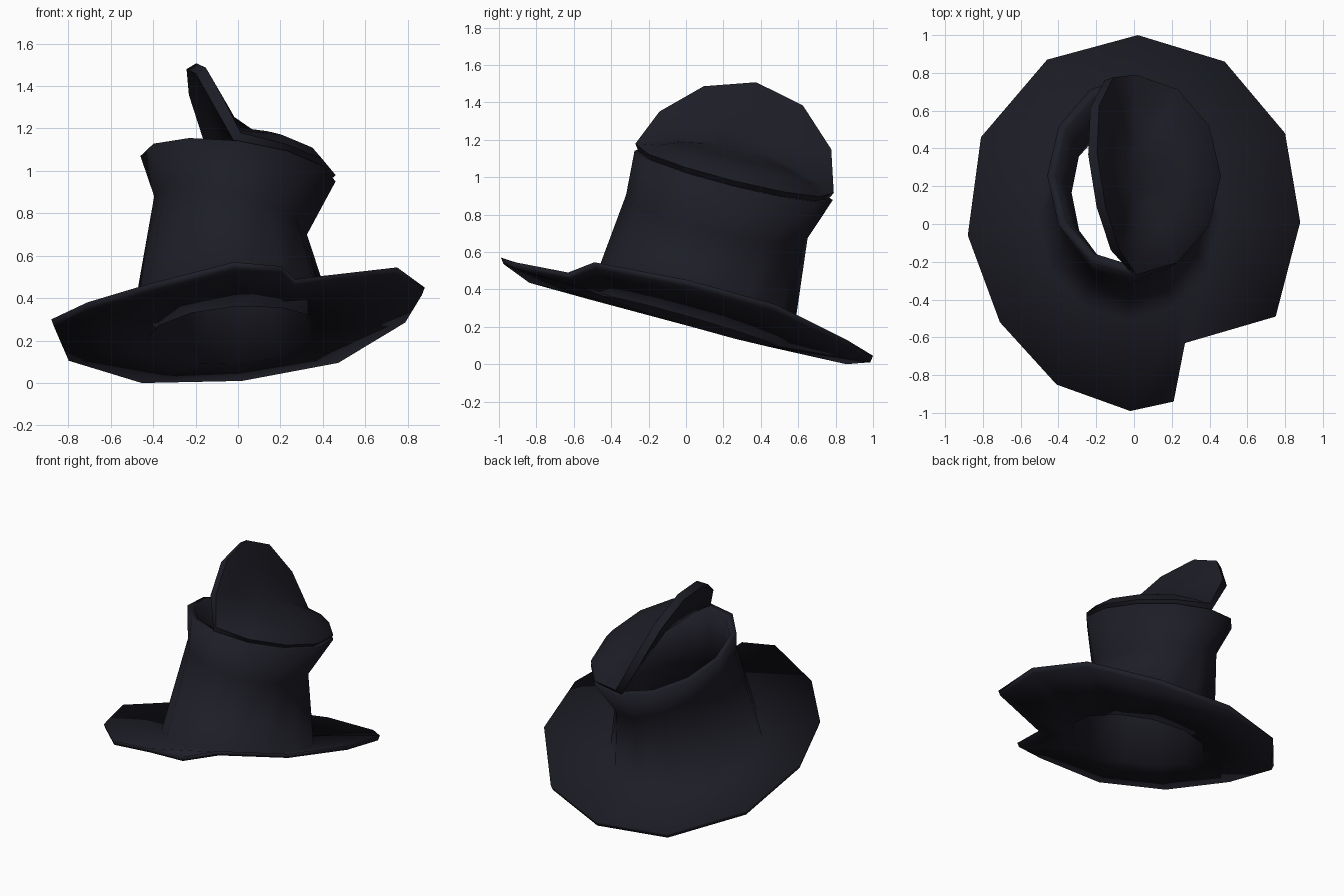
import bpy, bmesh, math

if "Cube" in bpy.data.objects:
    bpy.data.objects.remove(bpy.data.objects["Cube"])

felt = bpy.data.materials.new("dark_midnight_felt")
felt.diffuse_color = (0.0125, 0.0125, 0.02, 1)
felt.use_nodes = True
felt.node_tree.nodes["Principled BSDF"].inputs["Base Color"].default_value = felt.diffuse_color


def skin(name, rings, smooth_angle, thickness=0.0, cap=False):
    """Bridge rings of points; either thicken the sheet or close it back to the first ring."""
    bm = bmesh.new()
    loops = [[bm.verts.new(p) for p in ring] for ring in rings]
    pairs = list(zip(loops, loops[1:]))
    if not thickness:
        pairs.append((loops[-1], loops[0]))
    for a, b in pairs:
        n = len(a)
        for i in range(n):
            j = (i + 1) % n
            bm.faces.new((a[i], a[j], b[j], b[i]))
    if cap:
        bm.faces.new(loops[-1])
    bmesh.ops.remove_doubles(bm, verts=bm.verts[:], dist=0.0005)
    mesh = bpy.data.meshes.new(name)
    bm.to_mesh(mesh)
    bm.free()
    mesh.materials.append(felt)
    obj = bpy.data.objects.new(name, mesh)
    bpy.context.collection.objects.link(obj)
    bpy.ops.object.select_all(action='DESELECT')
    obj.select_set(True)
    bpy.context.view_layer.objects.active = obj
    if thickness:
        solid = obj.modifiers.new("thickness", 'SOLIDIFY')
        solid.thickness = thickness
        solid.offset = -1
        bpy.ops.object.modifier_apply(modifier="thickness")
    bpy.ops.object.shade_smooth_by_angle(angle=math.radians(smooth_angle))
    return obj


def tilted_point(ring, angle, scale=1.0):
    """Point on an ellipse lying in a leaning plane."""
    cx, cy, cz, rx, ry, sx, sy = ring
    dx = rx * scale * math.cos(angle)
    dy = ry * scale * math.sin(angle)
    return (cx + dx, cy + dy, cz + sx * dx + sy * dy)


# leaning rings of the crown: centre, radii, slopes in x and y
BASE = (-0.025, 0.03, 0.26, 0.485, 0.54, 0.06, -0.25)
WAIST = (-0.035, 0.165, 0.79, 0.36, 0.485, -0.25, -0.24)
RIM = (0.0, 0.255, 1.01, 0.46, 0.53, -0.13, -0.25)
HOLE = (-0.01, 0.03, 0.225, 0.42, 0.47, 0.06, -0.29)

# brim edge: sloping sheet with a torn notch at the front right
outline = [
    (0.02, 1.0, 0.045), (-0.46, 0.87, 0.035), (-0.81, 0.46, 0.14), (-0.88, -0.06, 0.30),
    (-0.71, -0.52, 0.38), (-0.41, -0.85, 0.47), (-0.02, -0.99, 0.57), (0.21, -0.94, 0.55),
    (0.27, -0.63, 0.49), (0.75, -0.49, 0.545), (0.88, 0.01, 0.45), (0.80, 0.48, 0.32),
    (0.48, 0.86, 0.13)]
under = [(x * 0.985, y * 0.985, z - 0.035) for x, y, z in outline]

# brim and crown in one skin, outside then inside; both notch corners share one crown corner
steps = [math.radians(90 + 30 * (i if i < 8 else i - 1)) for i in range(13)]
steps[7] = steps[8] = math.radians(300)
layers = [(BASE, 1), (WAIST, 1), (RIM, 1), (RIM, 0.9), (WAIST, 0.82), (HOLE, 1)]
crown = [[tilted_point(r, a, k) for a in steps] for r, k in layers]
skin("brim_and_crown", [outline] + crown + [under], 180)


# lid: domed disc whose left half is torn loose and folded upward
def lid_point(r, a):
    u, v = r * math.cos(a), r * math.sin(a)
    x, y, z = tilted_point(RIM, a, r)
    s = max(0.0, 0.02 - x)
    z += 0.03 + 0.12 * (1 - r * r) ** (0.5 if s == 0 else 1)
    if s > 0:
        z += s ** 1.25 * (1.02 + 0.09 * v)
        x = 0.02 - s * (0.45 + 0.08 * v)
        y += 0.25 * s
    return (x, y, z)


angles = [math.tau * i / 12 for i in range(12)]
skin("torn_lid", [[lid_point(r, a) for a in angles] for r in (1, 0.88, 0.6, 0.3)],
     75, thickness=0.055, cap=True)
